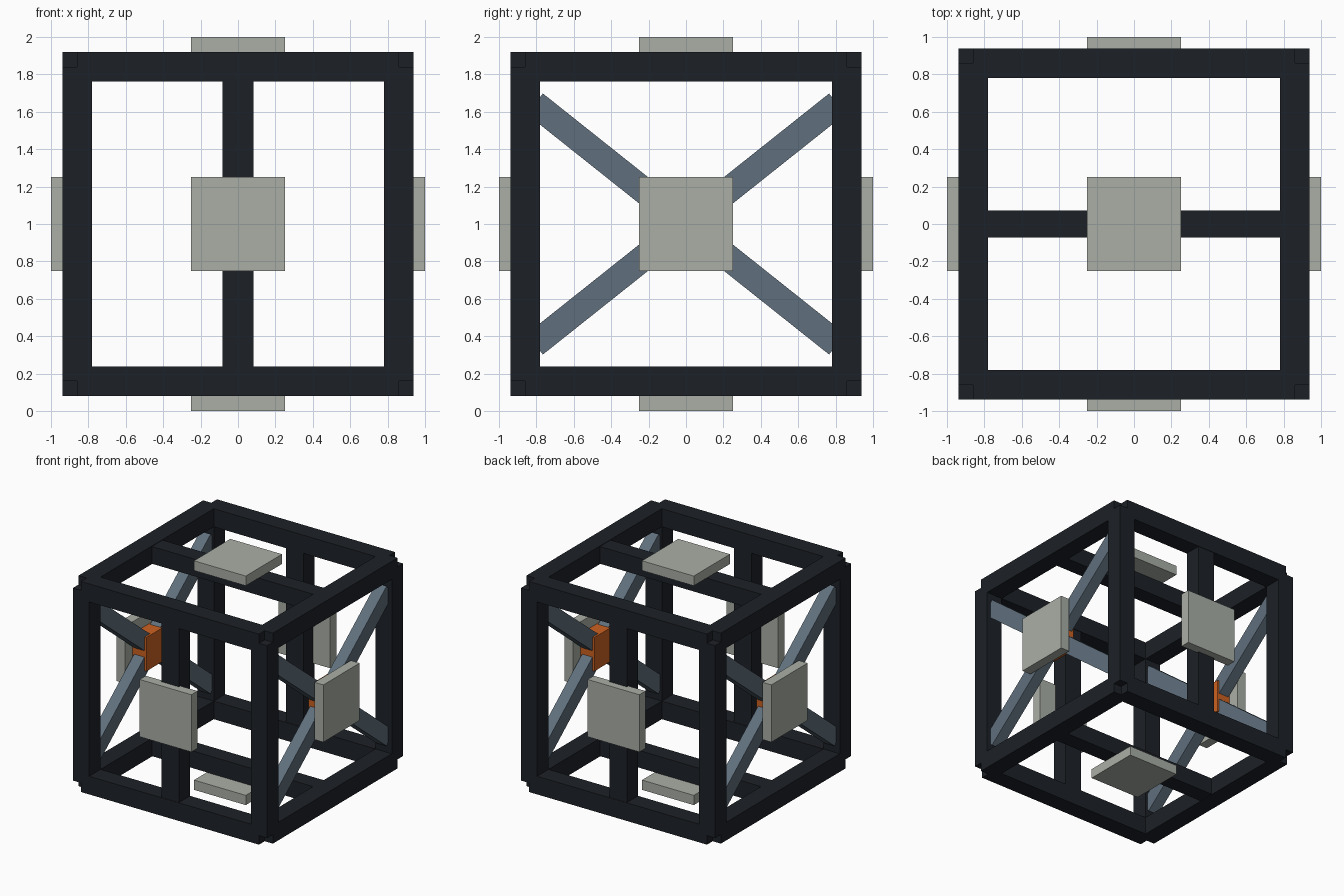
import bpy
from math import atan2
from mathutils import Matrix

if "Cube" in bpy.data.objects:
    bpy.data.objects.remove(bpy.data.objects["Cube"])


def material(name, rgb):
    m = bpy.data.materials.new(name)
    m.diffuse_color = (*rgb, 1)
    m.use_nodes = True
    m.node_tree.nodes["Principled BSDF"].inputs["Base Color"].default_value = m.diffuse_color
    return m


DARK = material("dark_metal", (0.012, 0.015, 0.02))
STEEL = material("blue_steel", (0.115, 0.16, 0.205))
PALE = material("pale_panel", (0.40, 0.43, 0.38))
ORANGE = material("orange_hub", (0.60, 0.12, 0.015))


def box(name, center, size, mat, tilt=0.0):
    """Box with its centre given relative to the middle of the cube (z = 1)."""
    x, y, z = center
    bpy.ops.mesh.primitive_cube_add(size=1, location=(x, y, z + 1), rotation=(tilt, 0, 0))
    ob = bpy.context.object
    ob.name = name
    ob.data.transform(Matrix.Diagonal((*size, 1)))
    ob.data.materials.append(mat)
    return ob


C, H, T = 0.86, 0.84, 0.158   # beam centre lines (sides, height) and thickness
SIGNS = (-1, 1)

# Twelve edge beams, each ending on the centre lines of its neighbours
for a in SIGNS:
    for b in SIGNS:
        box("edge_beam_x", (0, a * C, b * H), (2 * C, T, T), DARK)
        box("edge_beam_y", (a * C, 0, b * H), (T, 2 * C, T), DARK)
        box("edge_post", (a * C, b * C, 0), (T, T, 2 * H), DARK)

for s in SIGNS:
    # Middle bars on front, back, top and bottom
    box("middle_post", (0, s * C, 0), (0.168, 0.15, 1.62), DARK)
    box("middle_bar", (0, 0, s * H), (1.66, 0.147, 0.15), DARK)

    # Crossed braces and hub on the left and right
    for t in SIGNS:
        box("cross_brace", (s * 0.85, 0, 0), (0.10, 2.066, 0.14), STEEL,
            t * atan2(0.625, 0.786))
    box("brace_hub", (s * 0.849, 0, 0), (0.132, 0.295, 0.295), ORANGE)

    # Square contact pads on all six faces
    d, p = 0.085, 0.5
    k = s * (1 - d / 2)
    box("side_pad", (k, 0, 0), (d, p, p), PALE)
    box("front_back_pad", (0, k, 0), (p, d, p), PALE)
    box("top_bottom_pad", (0, 0, k), (p, p, d), PALE)
